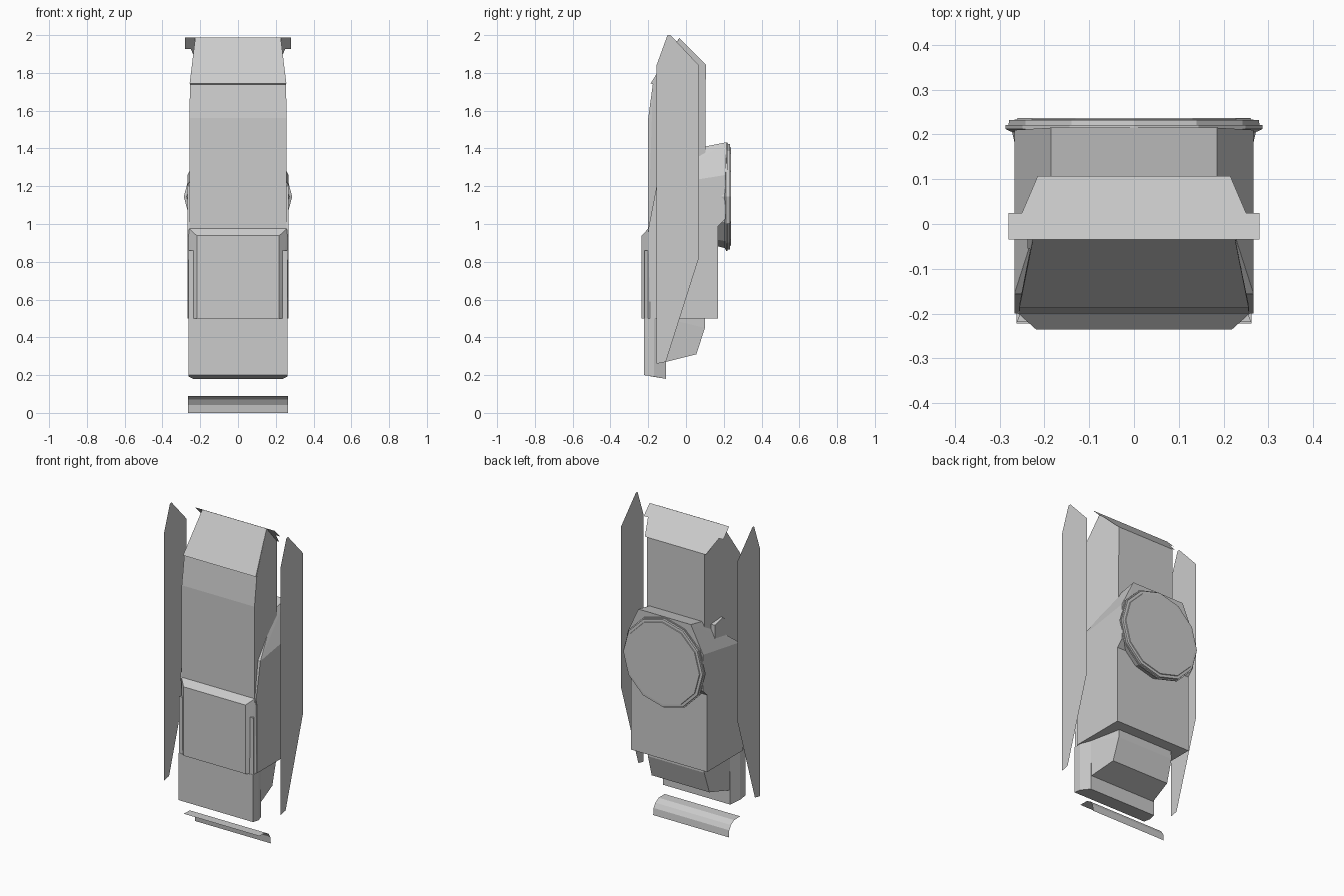
import bpy, bmesh, math

if "Cube" in bpy.data.objects:
    bpy.data.objects.remove(bpy.data.objects["Cube"])


def finish(bm, name):
    bmesh.ops.recalc_face_normals(bm, faces=bm.faces)
    mesh = bpy.data.meshes.new(name)
    bm.to_mesh(mesh)
    bm.free()
    ob = bpy.data.objects.new(name, mesh)
    bpy.context.collection.objects.link(ob)
    return ob


def hull(name, pts, mirror=True):
    """Convex faceted block; points are mirrored across x."""
    bm = bmesh.new()
    for x, y, z in pts:
        bm.verts.new((x, y, z))
        if mirror:
            bm.verts.new((-x, y, z))
    res = bmesh.ops.convex_hull(bm, input=bm.verts)
    bmesh.ops.delete(bm, geom=[v for v in bm.verts if not v.link_faces], context='VERTS')
    bmesh.ops.dissolve_limit(bm, angle_limit=0.02, verts=bm.verts, edges=bm.edges)
    return finish(bm, name)


def prism(name, profile, half):
    """Closed y-z profile extruded across x."""
    bm = bmesh.new()
    a = [bm.verts.new((-half, y, z)) for y, z in profile]
    b = [bm.verts.new((half, y, z)) for y, z in profile]
    bm.faces.new(a)
    bm.faces.new(b[::-1])
    n = len(a)
    for i in range(n):
        j = (i + 1) % n
        bm.faces.new((a[i], a[j], b[j], b[i]))
    return finish(bm, name)


def sheet(name, pts):
    bm = bmesh.new()
    bm.faces.new([bm.verts.new(p) for p in pts])
    return finish(bm, name)


def box(name, x0, x1, y0, y1, z0, z1):
    return hull(name, [(x, y, z) for x in (x0, x1) for y in (y0, y1) for z in (z0, z1)], False)


# Tall cabin, narrowing to the back
hull("cabin", [(.258, -.2, .95), (.256, -.2, 1.56), (.255, -.175, 1.745),
               (.226, -.035, 1.985), (.202, .105, 1.845), (.202, .1, .95)])

# Sloped front window with a small lower lip
hull("front_window", [(.256, -.187, 1.745), (.226, -.036, 1.987), (.254, -.172, 1.738)])

# Thin roof plate with side tabs
half_roof = [(.28, -.035), (.28, .025), (.25, .025), (.215, .107)]
outline = half_roof + [(-x, y) for x, y in half_roof[::-1]]
sheet("roof_plate", [(x, y, 1.952 - y) for x, y in outline])

# Wide middle block
prism("middle_block", [(-.19, .5), (-.19, .93), (-.2, .97), (-.156, 1.2), (.07, 1.23),
                       (.21, 1.26), (.21, 1.03), (.17, .99), (.17, .5)], .267)

# Tapered shoulder behind the cabin
hull("shoulder", [(.267, -.156, 1.2), (.267, .07, 1.23), (.267, .21, 1.26), (.267, .21, 1.1),
                  (.267, -.156, 1.1), (.185, .1, 1.41), (.185, .215, 1.433)])

# Front hood with chamfered rim
hull("front_hood", [(.218, -.236, .5), (.218, -.236, .938), (.265, -.19, .5),
                    (.258, -.2, .975), (.265, -.185, .93)])

# Upright bars at the hood corners
for s, side in ((1, "right"), (-1, "left")):
    hull("hood_bar_" + side, [(s * x, y, z) for z in (.5, .86)
                              for x, y in ((.235, -.219), (.262, -.219), (.25, -.19), (.225, -.19))], False)

# Lower front slab and tail under the block
hull("lower_slab", [(.262, -.222, .2), (.262, -.222, .5), (.262, -.17, .5), (.262, -.17, .192),
                    (.237, -.105, .5), (.237, -.105, .18)])
hull("lower_tail", [(.237, -.106, .5), (.232, -.106, .27), (.203, .055, .31),
                    (.198, .1, .45), (.195, .1, .5)])

# Twelve-sided rear disc
bm = bmesh.new()
rings = []
for r, y in ((.264, .17), (.272, .205), (.287, .212), (.287, .221), (.28, .221),
             (.279, .232), (.262, .233), (.26, .237)):
    rings.append([bm.verts.new((r * math.cos(i * math.pi / 6), y, 1.145 + r * math.sin(i * math.pi / 6)))
                  for i in range(12)])
for a, b in zip(rings, rings[1:]):
    for i in range(12):
        j = (i + 1) % 12
        bm.faces.new((a[i], a[j], b[j], b[i]))
bm.faces.new(rings[0])
bm.faces.new(rings[-1])
finish(bm, "rear_disc")

# Small box on the left shoulder
hull("side_box", [(x, y, z) for x in (-.238, -.2)
                  for y, z in ((-.055, 1.2), (-.055, 1.38), (-.03, 1.4), (.05, 1.38), (.05, 1.2))], False)

# Detached flat side panels
panel = [(-.156, .26), (-.156, 1.84), (-.098, 2), (-.082, 2), (.068, 1.84), (.068, .82), (-.107, .27)]
for s, side in ((1, "right"), (-1, "left")):
    sheet("side_panel_" + side, [(s * .41, y, z) for y, z in panel])

# Detached curved strip at the bottom
bm = bmesh.new()
curve = [(-.165, .09), (-.105, .089), (-.072, .07), (-.055, .043), (-.05, 0)]
rows = [[bm.verts.new((x, y, z)) for x in (-.266, .266)] for y, z in curve]
for a, b in zip(rows, rows[1:]):
    bm.faces.new((a[0], a[1], b[1], b[0]))
finish(bm, "bottom_strip")
